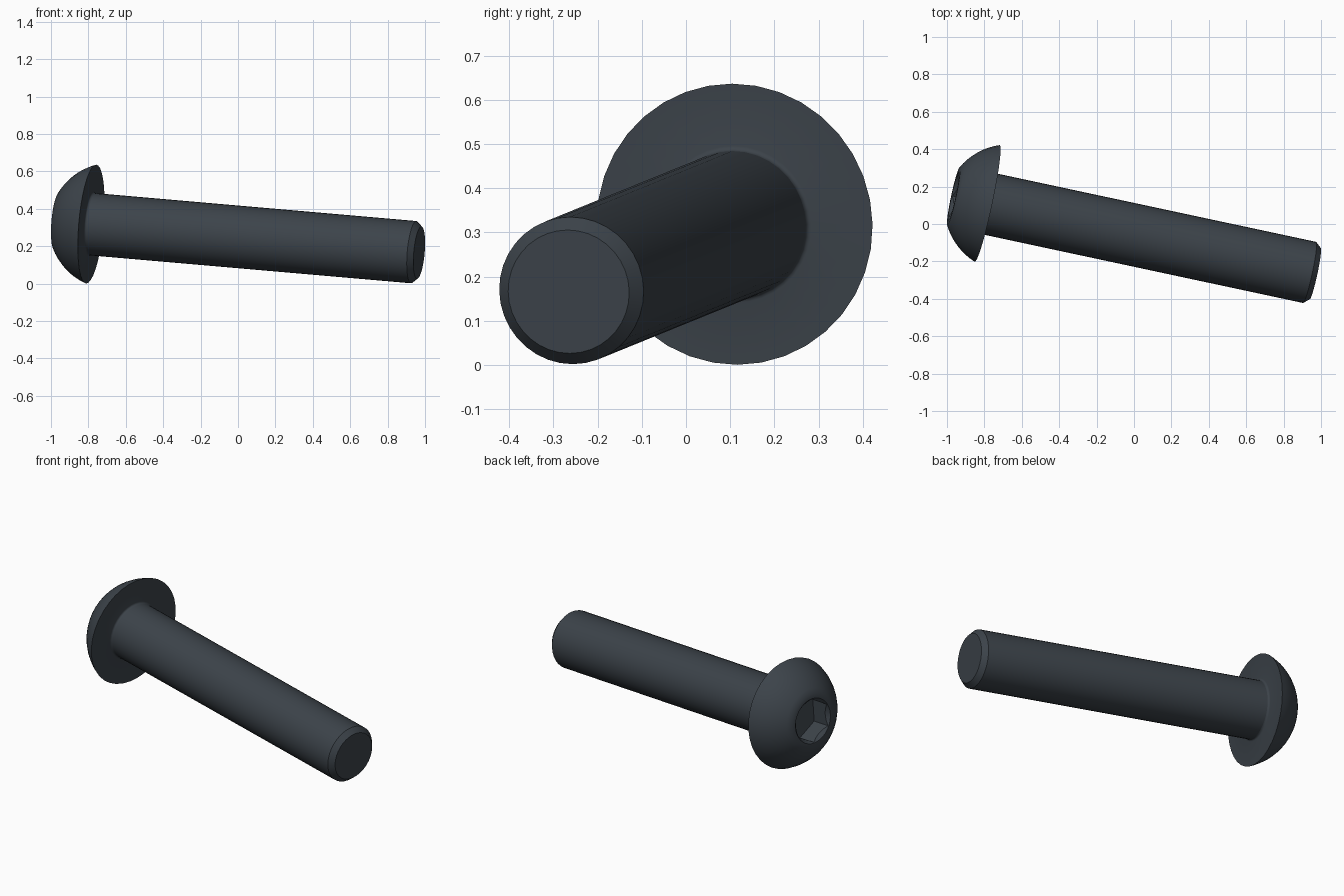
import bpy, bmesh
from math import sin, cos, pi, radians, sqrt, asin
from mathutils import Matrix, Vector

cube = bpy.data.objects.get("Cube")
if cube:
    bpy.data.objects.remove(cube, do_unlink=True)

SEGS = 36
RIM, HEAD_H, FLAT = 0.319, 0.184, 0.159
SHANK, LENGTH, CHAMFER = 0.167, 1.80, 0.03
FILLET = 0.011

steel = bpy.data.materials.new("dark_steel")
colour = (0.045, 0.056, 0.068, 1)
steel.diffuse_color = colour
steel.use_nodes = True
steel.node_tree.nodes["Principled BSDF"].inputs["Base Color"].default_value = colour

# Screw frame: local z runs out through the head, origin under the head
out = Vector((-1, 0.214, 0.087)).normalized()
side = Vector((0, 0, 1)).cross(out).normalized()
frame = Matrix((side, out.cross(side), out)).transposed().to_4x4()
frame.translation = (-0.785, 0.11, 0.3185)


def ring(r, z):
    """Round loop."""
    return [(r * cos(a), r * sin(a), z) for a in (2 * pi * i / SEGS for i in range(SEGS))]


def hex_ring(corner, z, slope=0):
    """Hexagonal loop with a corner pointing up; slope dips the flats."""
    pts = []
    for i in range(SEGS):
        a = 2 * pi * i / SEGS
        off = (a - pi / 2 + pi / 6) % (pi / 3) - pi / 6
        r = corner * cos(pi / 6) / cos(pi / 6 - abs(off))
        pts.append((r * cos(a), r * sin(a), z - slope * (corner - r)))
    return pts


def skin(name, loops, cap_start=False, cap_end=False):
    """Join successive loops with quads and place the part."""
    bm = bmesh.new()
    rows = [[bm.verts.new(p) for p in loop] for loop in loops]
    for a, b in zip(rows, rows[1:]):
        for i in range(SEGS):
            j = (i + 1) % SEGS
            bm.faces.new((a[i], a[j], b[j], b[i]))
    if cap_start:
        bm.faces.new(rows[0][::-1])
    if cap_end:
        bm.faces.new(rows[-1])
    mesh = bpy.data.meshes.new(name)
    bm.to_mesh(mesh)
    bm.free()
    mesh.materials.append(steel)
    obj = bpy.data.objects.new(name, mesh)
    bpy.context.collection.objects.link(obj)
    obj.matrix_world = frame
    bpy.ops.object.select_all(action='DESELECT')
    obj.select_set(True)
    bpy.context.view_layer.objects.active = obj
    bpy.ops.object.shade_smooth_by_angle(angle=radians(36))
    return obj


# Button head: fillet, underside, dome arc, flat top, hex socket
drop = (RIM**2 - FLAT**2 - HEAD_H**2) / (2 * HEAD_H)
ball = sqrt(RIM**2 + drop**2)
start, end = pi - asin(RIM / ball), asin(FLAT / ball)
start = min(start, pi - start)
loops = []
for k in range(4):
    t = k / 3 * pi / 2
    loops.append(ring(SHANK + FILLET * (1 - cos(t)), -FILLET * (1 - sin(t))))
for k in range(9):
    t = start + (end - start) * k / 8
    loops.append(ring(ball * sin(t), ball * cos(t) - drop))
CORNER, DEPTH = 0.1285, 0.116
loops += [ring(CORNER + 0.003, HEAD_H),
          hex_ring(CORNER, HEAD_H - 0.003, 1),
          hex_ring(CORNER, HEAD_H - DEPTH)]
skin("button_head", loops, cap_end=True)

# Plain shank with a chamfered tip
skin("shank", [ring(SHANK - 0.027, -LENGTH),
               ring(SHANK, CHAMFER - LENGTH),
               ring(SHANK, -FILLET)], cap_start=True)
